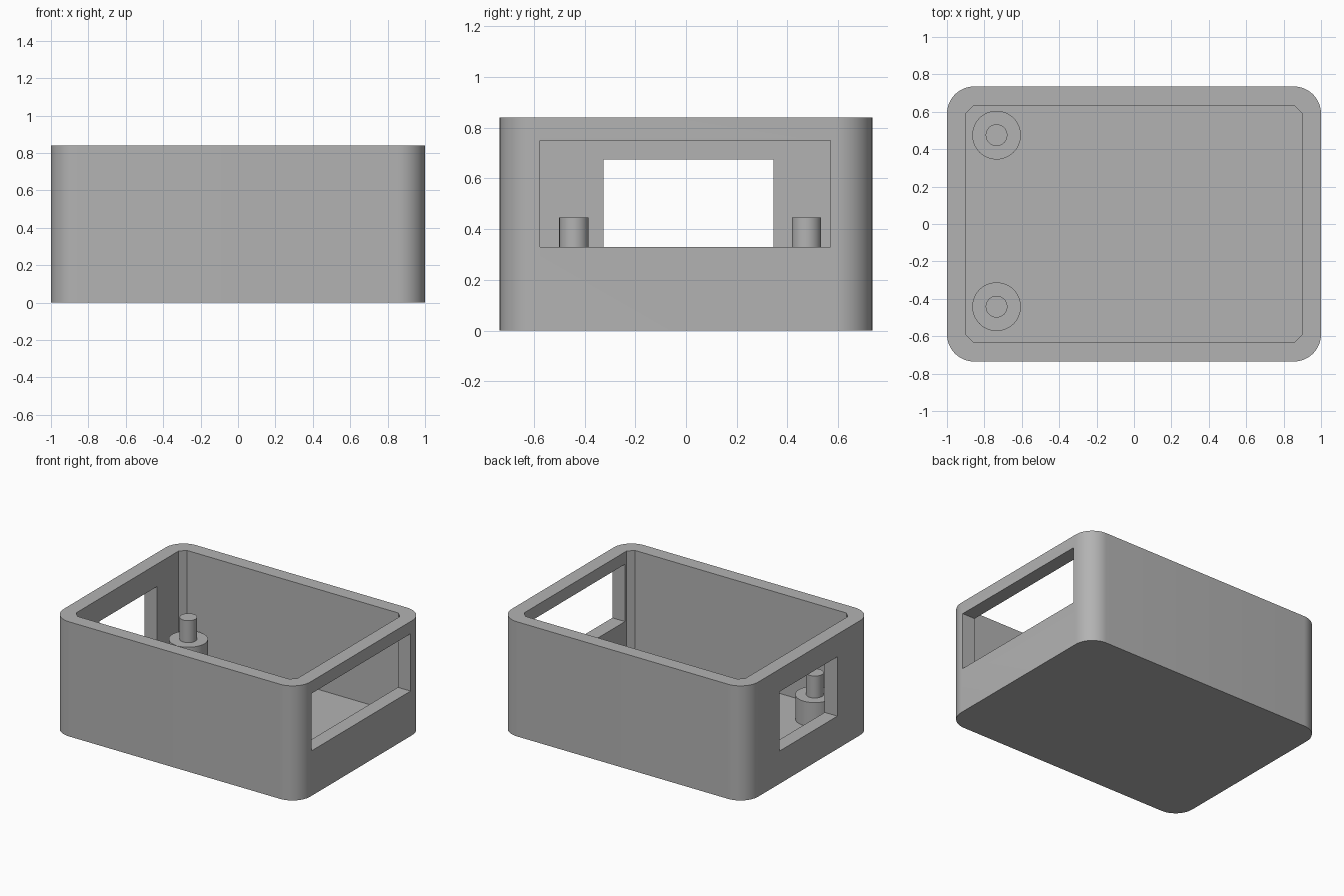
import bpy
import bmesh
import math

cube = bpy.data.objects.get("Cube")
if cube:
    bpy.data.objects.remove(cube, do_unlink=True)

HEIGHT = 0.84
FLOOR = 0.106

grey = bpy.data.materials.new("plain grey")
grey.use_nodes = True
GREY = (0.45, 0.45, 0.45, 1)
grey.diffuse_color = GREY
grey.node_tree.nodes["Principled BSDF"].inputs["Base Color"].default_value = GREY


def add_object(name, bm):
    mesh = bpy.data.meshes.new(name)
    bm.to_mesh(mesh)
    bm.free()
    mesh.materials.append(grey)
    obj = bpy.data.objects.new(name, mesh)
    bpy.context.collection.objects.link(obj)
    return obj


def block(name, low, high, corner=0, segments=1):
    """Box between two corners, its upright edges rounded or chamfered."""
    bm = bmesh.new()
    bmesh.ops.create_cube(bm, size=1)
    for v in bm.verts:
        v.co = [(a + b) / 2 + c * (b - a) for a, b, c in zip(low, high, v.co)]
    if corner:
        upright = [e for e in bm.edges
                   if abs(e.verts[0].co.z - e.verts[1].co.z) > 0.01]
        bmesh.ops.bevel(bm, geom=upright, offset=corner, segments=segments,
                        profile=0.5, affect='EDGES')
    return add_object(name, bm)


def smooth(obj):
    bpy.ops.object.select_all(action='DESELECT')
    obj.select_set(True)
    bpy.context.view_layer.objects.active = obj
    bpy.ops.object.shade_smooth_by_angle(angle=math.radians(30))


def cut(obj, cutter):
    """Subtract the cutter for good and throw it away."""
    cutter.hide_render = True
    mod = obj.modifiers.new("cut", 'BOOLEAN')
    mod.operation = 'DIFFERENCE'
    mod.solver = 'EXACT'
    mod.object = cutter
    bpy.context.view_layer.objects.active = obj
    bpy.ops.object.modifier_apply(modifier=mod.name)
    bpy.data.objects.remove(cutter, do_unlink=True)


def cylinder(name, x, y, bottom, top, radius):
    bm = bmesh.new()
    bmesh.ops.create_cone(bm, cap_ends=True, segments=48, radius1=radius,
                          radius2=radius, depth=top - bottom)
    bmesh.ops.translate(bm, verts=bm.verts, vec=(x, y, (top + bottom) / 2))
    smooth(add_object(name, bm))


# Open box with rounded outer corners
box = block("box_shell", (-1, -0.735, 0), (1, 0.735, HEIGHT), 0.145, 12)
cut(box, block("cavity_cutter", (-0.897, -0.633, FLOOR), (0.897, 0.633, 1),
               0.04))

# Large opening in one end wall, small opening in the other
cut(box, block("large_opening_cutter", (0.8, -0.575, 0.33), (1.1, 0.57, 0.75)))
cut(box, block("small_opening_cutter", (-1.1, -0.325, 0.24),
               (-0.8, 0.345, 0.675)))
smooth(box)

# Stepped mounting posts
for side, y in (("front", -0.442), ("back", 0.475)):
    cylinder(side + "_post_base", -0.735, y, FLOOR - 0.01, 0.284, 0.13)
    cylinder(side + "_post_pin", -0.735, y, 0.274, 0.445, 0.058)
